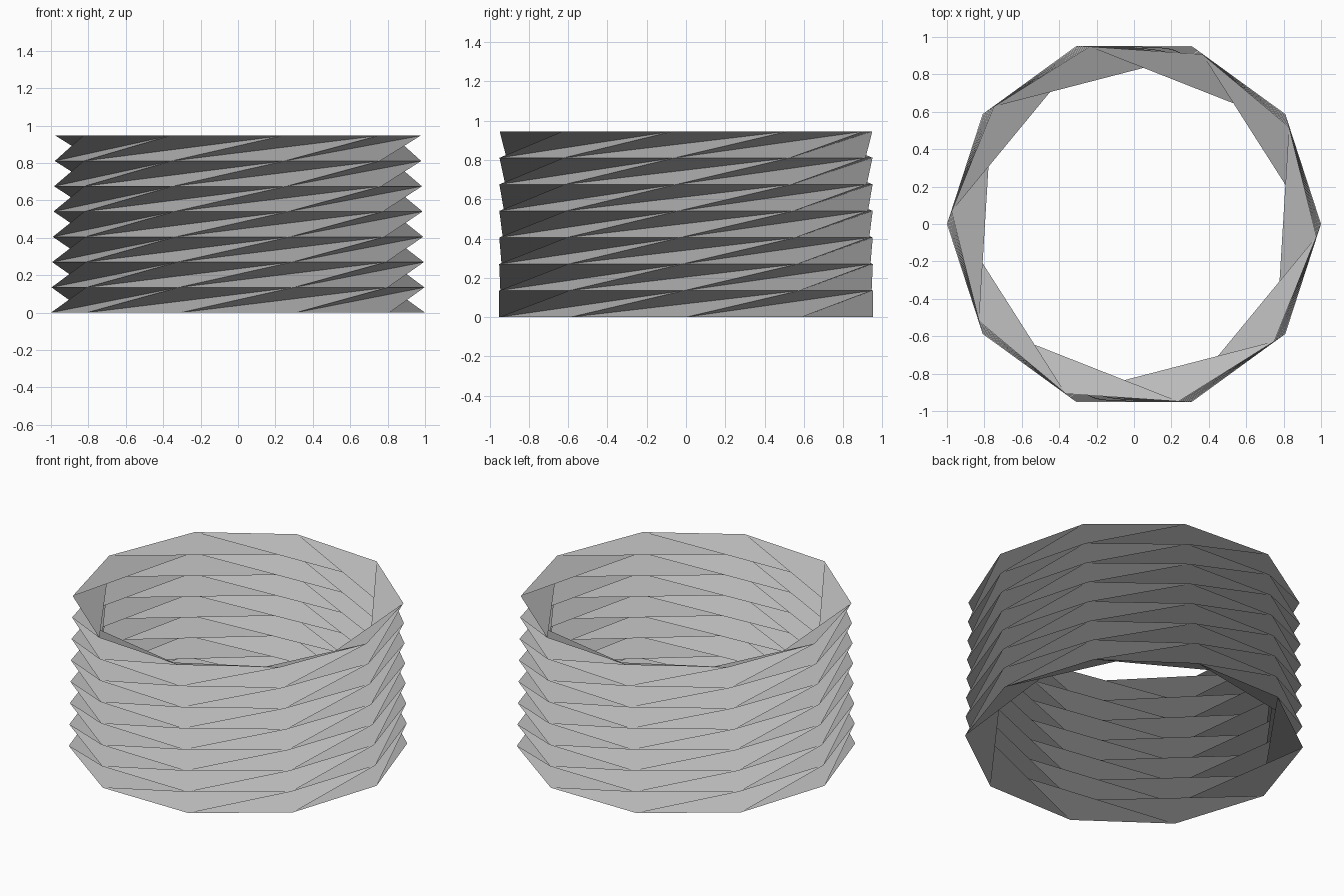
import bpy, bmesh
from math import cos, sin, radians

if "Cube" in bpy.data.objects:
    bpy.data.objects.remove(bpy.data.objects["Cube"], do_unlink=True)

SIDES, LAYERS = 10, 7
HEIGHT, TOP_RADIUS = 0.946, 0.978
STEP = 360 / SIDES
DRIFT = -3.9 / LAYERS  # each ring falls slightly short of a full step

grey = bpy.data.materials.new("light grey")
grey.use_nodes = True
colour = (0.5, 0.5, 0.5, 1)
grey.diffuse_color = colour
grey.node_tree.nodes["Principled BSDF"].inputs["Base Color"].default_value = colour

bm = bmesh.new()


def add_ring(level):
    """One decagon, turned by a step per level and shrinking gently upward."""
    t = level / LAYERS
    r = 1 + (TOP_RADIUS - 1) * t
    turn = level * (STEP + DRIFT)
    angles = [radians(turn + STEP * i) for i in range(SIDES)]
    return [bm.verts.new((r * cos(a), r * sin(a), HEIGHT * t)) for a in angles]


# Twisted folded bellows: two triangles per side in every layer
rings = [add_ring(level) for level in range(LAYERS + 1)]
for low, high in zip(rings, rings[1:]):
    for i in range(SIDES):
        j = (i + 1) % SIDES
        bm.faces.new((low[i], low[j], high[j]))
        bm.faces.new((low[i], high[j], high[i]))

mesh = bpy.data.meshes.new("folded_bellows")
bm.to_mesh(mesh)
bm.free()
mesh.materials.append(grey)
bellows = bpy.data.objects.new("folded_bellows", mesh)
bpy.context.scene.collection.objects.link(bellows)
